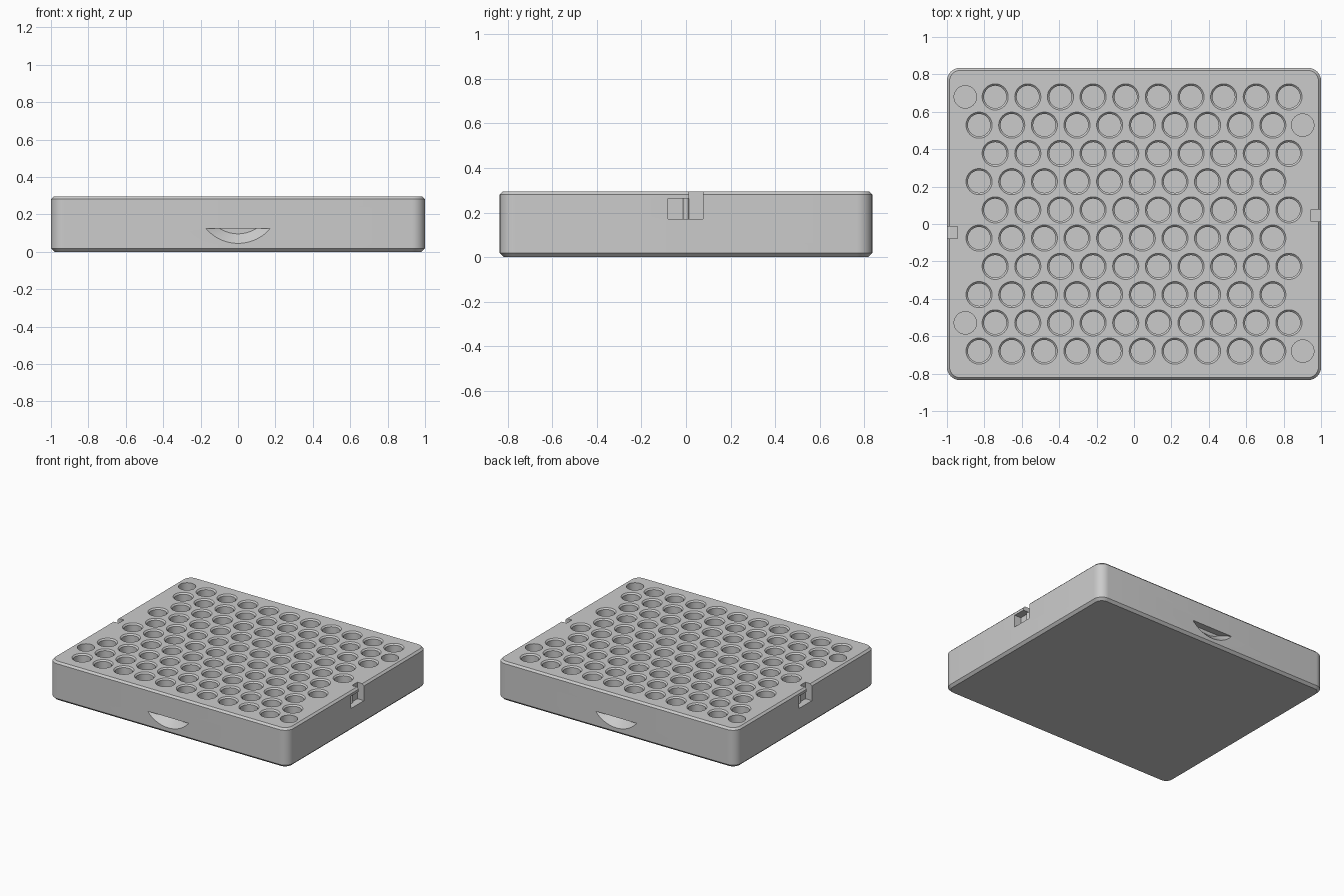
import bpy, bmesh, math
from mathutils import Matrix

if "Cube" in bpy.data.objects:
    bpy.data.objects.remove(bpy.data.objects["Cube"], do_unlink=True)

HALF_X, HALF_Y, HEIGHT = 1.0, 0.835, 0.295
PITCH_X, PITCH_Y = 0.1745, 0.151

grey = bpy.data.materials.new("plastic grey")
grey.use_nodes = True
colour = (0.6, 0.6, 0.6, 1)
grey.diffuse_color = colour
grey.node_tree.nodes["Principled BSDF"].inputs["Base Color"].default_value = colour


def loft(bm, rings):
    """Closed solid through a stack of matching point rings."""
    loops = [[bm.verts.new(p) for p in ring] for ring in rings]
    n = len(loops[0])
    for a, b in zip(loops, loops[1:]):
        for i in range(n):
            j = (i + 1) % n
            bm.faces.new((a[i], a[j], b[j], b[i]))
    bm.faces.new(loops[0][::-1])
    bm.faces.new(loops[-1])


def finish(bm, name):
    bmesh.ops.recalc_face_normals(bm, faces=bm.faces)
    mesh = bpy.data.meshes.new(name)
    bm.to_mesh(mesh)
    bm.free()
    mesh.materials.append(grey)
    obj = bpy.data.objects.new(name, mesh)
    bpy.context.collection.objects.link(obj)
    return obj


def circle(x, y, z, r, n=32):
    return [(x + r * math.cos(2 * math.pi * i / n),
             y + r * math.sin(2 * math.pi * i / n), z) for i in range(n)]


def rounded_rect(inset, z, radius=0.07, steps=8):
    pts = []
    r = radius - inset
    for k, (sx, sy) in enumerate(((1, 1), (-1, 1), (-1, -1), (1, -1))):
        for i in range(steps + 1):
            a = math.pi / 2 * (k + i / steps)
            pts.append((sx * (HALF_X - radius) + r * math.cos(a),
                        sy * (HALF_Y - radius) + r * math.sin(a), z))
    return pts


def half_turn_copy(bm):
    """Repeat everything on the opposite side of the tray."""
    copy = bmesh.ops.duplicate(bm, geom=bm.verts[:] + bm.edges[:] + bm.faces[:])
    verts = [g for g in copy["geom"] if isinstance(g, bmesh.types.BMVert)]
    bmesh.ops.rotate(bm, verts=verts, matrix=Matrix.Rotation(math.pi, 3, "Z"))


# Tray block with rounded corners and chamfered rims
bm = bmesh.new()
loft(bm, [rounded_rect(0.018, 0), rounded_rect(0, 0.018),
          rounded_rect(0, HEIGHT - 0.014), rounded_rect(0.014, HEIGHT)])
tray = finish(bm, "tray")

# Staggered chamfered sockets
bm = bmesh.new()
over = 0.01
for row in range(10):
    y = (4.5 - row) * PITCH_Y
    shift = 0.043 if row % 2 == 0 else -0.043
    for col in range(10):
        x = (col - 4.5) * PITCH_X + shift
        loft(bm, [circle(x, y, 0.06, 0.06), circle(x, y, HEIGHT - 0.01, 0.06),
                  circle(x, y, HEIGHT + over, 0.08)])
# Plain corner pockets
for row, x in ((0, -0.902), (8, -0.902), (1, 0.902), (9, 0.902)):
    y = (4.5 - row) * PITCH_Y
    loft(bm, [circle(x, y, 0.19, 0.06), circle(x, y, HEIGHT + over, 0.06)])
sockets = finish(bm, "socket_cutter")

# L-shaped latch slots on the two short sides
bm = bmesh.new()
outline = [(-0.08, 0.17), (0.077, 0.17), (0.077, 0.35),
           (0.013, 0.35), (0.013, 0.262), (-0.08, 0.262)]
loft(bm, [[(x, y, z) for y, z in outline] for x in (0.945, 1.05)])
half_turn_copy(bm)
slots = finish(bm, "latch_slot_cutter")

# Conical finger scoops with a flat roof on the two long sides
def scoop_ring(depth, roof=0.125, centre=0.278):
    r = 0.233 - depth
    span = math.acos((centre - roof) / r)
    arc = [span * (i / 12 - 1) for i in range(25)]
    return [(r * math.sin(a), -HALF_Y + depth, centre - r * math.cos(a)) for a in arc]

bm = bmesh.new()
loft(bm, [scoop_ring(-0.02), scoop_ring(0.051)])
half_turn_copy(bm)
scoops = finish(bm, "finger_scoop_cutter")

# Carve the tray
cutters = (sockets, slots, scoops)
for cutter in cutters:
    cutter.hide_render = True
    mod = tray.modifiers.new(cutter.name, "BOOLEAN")
    mod.operation = "DIFFERENCE"
    mod.solver = "EXACT"
    mod.object = cutter
bpy.context.view_layer.update()
graph = bpy.context.evaluated_depsgraph_get()
carved = bpy.data.meshes.new_from_object(tray.evaluated_get(graph))
tray.modifiers.clear()
tray.data = carved
for cutter in cutters:
    bpy.data.objects.remove(cutter, do_unlink=True)

# Small detent ridges on the slot back walls
bm = bmesh.new()
loft(bm, [circle(0.945, 0, z, 0.013, 12) for z in (0.17, 0.262)])
half_turn_copy(bm)
ridges = finish(bm, "latch_detents")

for obj in (tray, ridges):
    bpy.ops.object.select_all(action="DESELECT")
    obj.select_set(True)
    bpy.context.view_layer.objects.active = obj
    bpy.ops.object.shade_smooth_by_angle(angle=math.radians(31))
